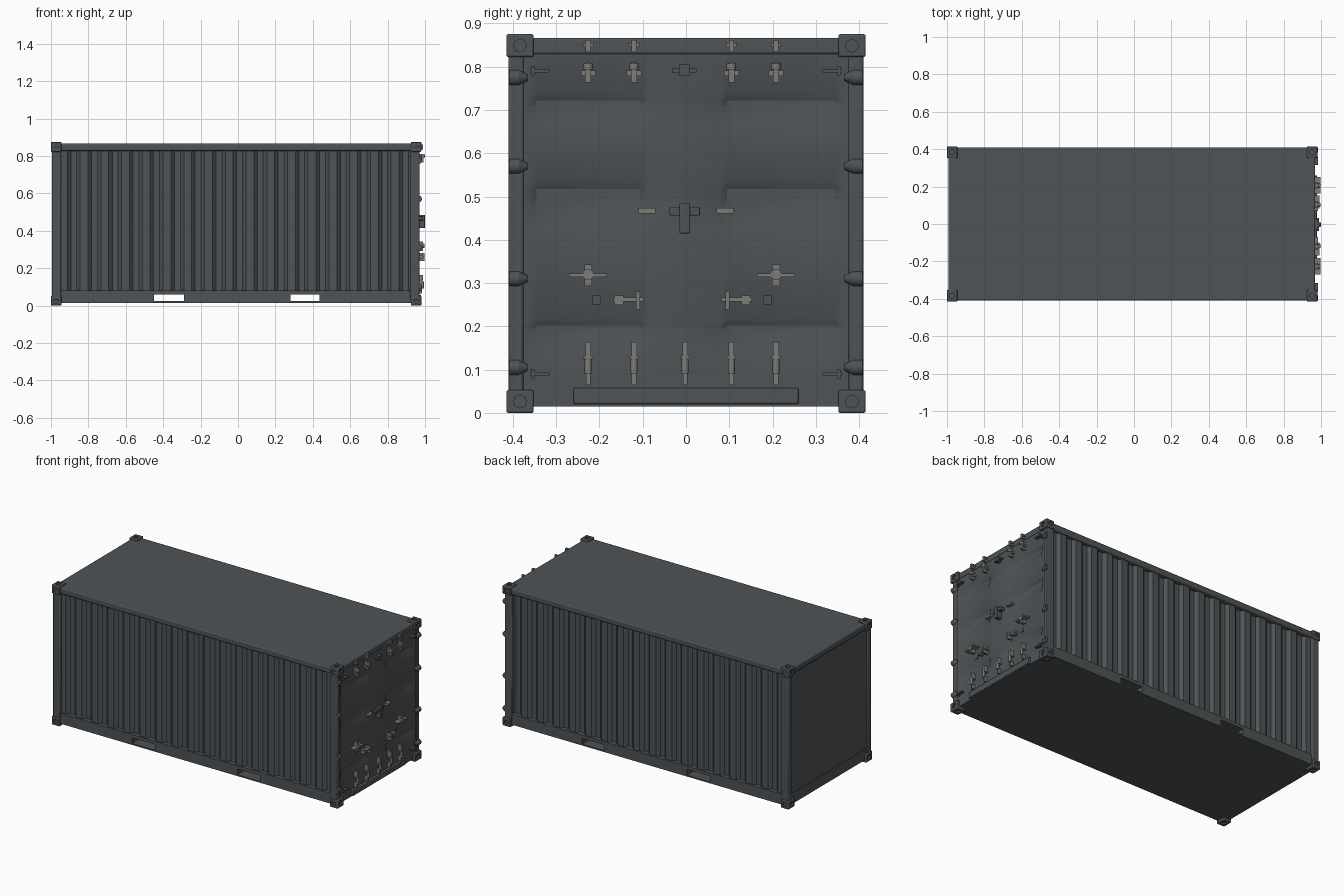
import bpy, bmesh, math
from mathutils import Matrix, Vector

if "Cube" in bpy.data.objects:
    bpy.data.objects.remove(bpy.data.objects["Cube"])


def material(name, rgb):
    m = bpy.data.materials.new(name)
    m.diffuse_color = (*rgb, 1)
    m.use_nodes = True
    m.node_tree.nodes["Principled BSDF"].inputs["Base Color"].default_value = m.diffuse_color
    return m


BODY = material("slate grey paint", (0.078, 0.087, 0.093))
METAL = material("galvanised steel", (0.2, 0.2, 0.19))


def finish(name, bm, mat, bevel=0, origin=(0, 0, 0), recalc=True):
    if recalc:
        bmesh.ops.recalc_face_normals(bm, faces=bm.faces)
    me = bpy.data.meshes.new(name)
    bm.to_mesh(me)
    bm.free()
    me.materials.append(mat)
    ob = bpy.data.objects.new(name, me)
    ob.location = origin
    bpy.context.collection.objects.link(ob)
    if bevel:
        b = ob.modifiers.new("bevel", 'BEVEL')
        b.width, b.segments = bevel, 2
    return ob


def add_box(bm, lo, hi):
    lo, hi = Vector(lo), Vector(hi)
    m = Matrix.Translation((lo + hi) / 2) @ Matrix.Diagonal((*(hi - lo), 1))
    bmesh.ops.create_cube(bm, size=1, matrix=m)


def add_cyl(bm, centre, axis, r1, r2, depth, sides=12):
    rot = Vector((0, 0, 1)).rotation_difference(Vector(axis)).to_matrix().to_4x4()
    bmesh.ops.create_cone(bm, cap_ends=True, segments=sides, radius1=r1, radius2=r2,
                          depth=depth, matrix=Matrix.Translation(centre) @ rot)


def boxes(name, items, mat, bevel=0):
    bm = bmesh.new()
    for lo, hi in items:
        add_box(bm, lo, hi)
    return finish(name, bm, mat, bevel)


def cut(ob, bm, name, origin=(0, 0, 0)):
    c = finish(name, bm, BODY, origin=origin)
    c.hide_render = True
    c.hide_viewport = True
    c.display_type = 'WIRE'
    b = ob.modifiers.new("cut", 'BOOLEAN')
    b.object, b.operation, b.solver = c, 'DIFFERENCE', 'EXACT'


# base with two fork pockets running right through
base = boxes("base_frame", [((-0.99, -0.405, 0.015), (0.965, 0.405, 0.08))], BODY)
bm = bmesh.new()
for x0, x1 in ((-0.45, -0.29), (0.28, 0.435)):
    add_box(bm, (x0, -0.6, 0.024), (x1, 0.6, 0.06))
cut(base, bm, "fork_pocket_cutter")

# roof and corner posts
boxes("roof", [((-0.993, -0.408, 0.828), (0.968, 0.408, 0.866))], BODY, 0.006)
boxes("corner_posts", [((x0, y0, 0.03), (x1, y0 + 0.035, 0.85))
                       for x0, x1 in ((-0.995, -0.945), (0.92, 0.97))
                       for y0 in (-0.41, 0.375)], BODY, 0.006)
boxes("end_wall", [((-0.985, -0.39, 0.05), (-0.965, 0.39, 0.85))], BODY)

# corrugated side walls
count, xa, xb = 17, -0.955, 0.93
pitch = (xb - xa) / count
prof = []
for i in range(count):
    for f, y in ((0, 0.396), (0.38, 0.396), (0.55, 0.378), (0.83, 0.378)):
        prof.append((xa + (i + f) * pitch, y))
prof.append((xb, 0.396))
for side, label in ((-1, "front"), (1, "back")):
    bm = bmesh.new()
    rows = [[bm.verts.new((x, side * y, z)) for x, y in prof] for z in (0.07, 0.84)]
    for i in range(len(prof) - 1):
        q = [rows[0][i], rows[0][i + 1], rows[1][i + 1], rows[1][i]]
        bm.faces.new(q if side < 0 else q[::-1])
    finish(label + "_side_wall", bm, BODY, recalc=False)

# door wall with pressed horizontal recesses
DX = 0.965
ys = [-0.385, -0.36, -0.345, -0.105, -0.09, 0.08, 0.095, 0.345, 0.36, 0.385]
zs = [0.06]
for z0, z1 in ((0.15, 0.22), (0.43, 0.535), (0.665, 0.74)):
    zs += [z0, z0 + 0.04, z1 - 0.018, z1]
zs.append(0.85)
bm = bmesh.new()
grid = []
for j, z in enumerate(zs):
    deep_z = 0 < j < 13 and j % 4 in (2, 3)
    grid.append([bm.verts.new((DX - (0.014 if deep_z and i in (2, 3, 6, 7) else 0), y, z))
                 for i, y in enumerate(ys)])
for j in range(len(zs) - 1):
    for i in range(len(ys) - 1):
        bm.faces.new((grid[j][i], grid[j][i + 1], grid[j + 1][i + 1], grid[j + 1][i]))
finish("door_wall", bm, BODY, recalc=False)
boxes("door_sill", [((0.95, -0.26, 0.02), (0.979, 0.26, 0.058))], BODY, 0.004)

# corner castings: one, holed on its three outer faces, mirrored to eight
origin = (-0.01, 0, 0.4375)
lo, hi = Vector((0.935, 0.352, 0.385)), Vector((0.99, 0.415, 0.4375))
bm = bmesh.new()
add_box(bm, lo, hi)
casting = finish("corner_castings", bm, BODY, 0.004, origin)
mid = (lo + hi) / 2
bm = bmesh.new()
for k in range(3):
    c, axis = mid.copy(), Vector((0, 0, 0))
    c[k], axis[k] = hi[k], 1
    add_cyl(bm, c, axis, 0.015, 0.015, 0.02, 8)
cut(casting, bm, "casting_hole_cutter", origin)
mir = casting.modifiers.new("mirror", 'MIRROR')
mir.use_axis = (True, True, True)

# door hinges
bm = bmesh.new()
for s in (-1, 1):
    for z in (0.105, 0.31, 0.57, 0.775):
        add_cyl(bm, (0.966, s * 0.397, z), (0, -s, 0), 0.018, 0.018, 0.022)
        add_cyl(bm, (0.966, s * 0.376, z), (0, -s, 0), 0.018, 0.007, 0.02)
finish("door_hinges", bm, BODY)


def plate(y, z, w, h, x1=0.985):
    return ((DX - 0.003, y - w / 2, z - h / 2), (x1, y + w / 2, z + h / 2))


# rod guides and keepers along the top and bottom of the doors
rods = (-0.226, -0.12, 0.105, 0.208)
bm = bmesh.new()
for y in rods:
    for p in (plate(y, 0.848, 0.012, 0.028, 0.99), plate(y, 0.85, 0.024, 0.01),
              plate(y, 0.787, 0.014, 0.046, 0.992), plate(y, 0.785, 0.034, 0.012)):
        add_box(bm, *p)
    add_cyl(bm, (0.988, y, 0.8), (0, 0, 1), 0.011, 0.011, 0.014)
for y in rods + (-0.002,):
    add_box(bm, *plate(y, 0.147, 0.013, 0.034, 0.99))
    add_box(bm, *plate(y, 0.128, 0.022, 0.008, 0.992))
    add_cyl(bm, (0.986, y, 0.108), (0, 0, 1), 0.008, 0.008, 0.035)
    add_box(bm, *plate(y, 0.08, 0.011, 0.03, 0.985))
finish("rod_keepers", bm, METAL)

# handles and their catches
bm = bmesh.new()
for s, ya, yb, yc in ((-1, -0.226, -0.155, -0.111), (1, 0.208, 0.138, 0.096)):
    add_box(bm, *plate(ya, 0.318, 0.018, 0.05, 0.99))
    add_box(bm, *plate(ya, 0.318, 0.088, 0.008, 0.998))
    add_cyl(bm, (0.988, ya, 0.32), (1, 0, 0), 0.013, 0.013, 0.02)
    add_box(bm, *plate((yb + yc) / 2, 0.262, 0.07, 0.009, 0.992))
    add_box(bm, *plate(yb, 0.26, 0.02, 0.022, 0.99))
    add_box(bm, *plate(yc, 0.26, 0.01, 0.042, 0.998))
    add_box(bm, *plate(s * 0.09, 0.467, 0.04, 0.013, 0.985))
finish("door_handles", bm, METAL)
boxes("catch_plates", [plate(y, 0.261, 0.02, 0.02, 0.969) for y in (-0.206, 0.188)], BODY)

# lock box, upper latch and side brackets
boxes("lock_box", [plate(-0.003, 0.45, 0.024, 0.07, 0.999),
                   plate(-0.003, 0.466, 0.07, 0.02, 0.99)], BODY, 0.002)
boxes("upper_latch", [plate(-0.004, 0.792, 0.024, 0.026, 0.992),
                      plate(-0.004, 0.792, 0.056, 0.01, 0.984)], BODY)
boxes("side_brackets", [plate(s * y, z, w, h, 0.984) for s in (-1, 1) for z in (0.791, 0.09)
                        for y, w, h in ((0.338, 0.046, 0.008), (0.354, 0.007, 0.022))], BODY)

# smooth shading with sharp edges kept
for ob in list(bpy.context.scene.objects):
    if ob.hide_render:
        continue
    bpy.ops.object.select_all(action='DESELECT')
    ob.select_set(True)
    bpy.context.view_layer.objects.active = ob
    bpy.ops.object.shade_smooth_by_angle(angle=math.radians(32))
